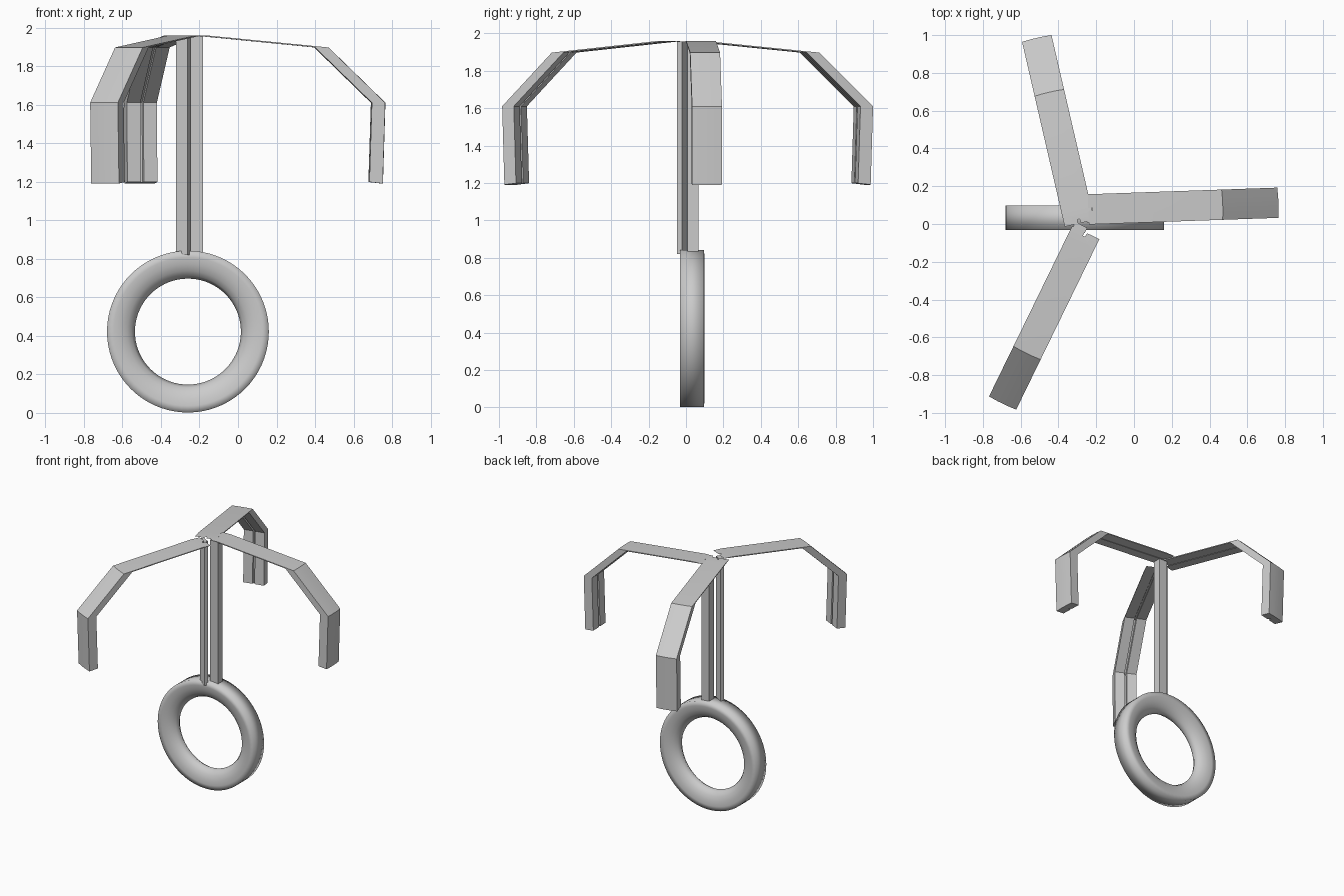
import bpy
from math import cos, sin, radians, tau

if "Cube" in bpy.data.objects:
    bpy.data.objects.remove(bpy.data.objects["Cube"])


def make(name, verts, faces, angle):
    me = bpy.data.meshes.new(name)
    me.from_pydata(verts, [], faces)
    ob = bpy.data.objects.new(name, me)
    bpy.context.collection.objects.link(ob)
    bpy.ops.object.select_all(action='DESELECT')
    ob.select_set(True)
    bpy.context.view_layer.objects.active = ob
    bpy.ops.object.mode_set(mode='EDIT')
    bpy.ops.mesh.select_all(action='SELECT')
    bpy.ops.mesh.normals_make_consistent(inside=False)
    bpy.ops.object.mode_set(mode='OBJECT')
    bpy.ops.object.shade_smooth_by_angle(angle=radians(angle))
    return ob


def skin(rings, n, closed=False):
    """Quads between consecutive rings of n points."""
    last = rings if closed else rings - 1
    faces = [(i * n + j, i * n + (j + 1) % n,
              (i + 1) % rings * n + (j + 1) % n, (i + 1) % rings * n + j)
             for i in range(last) for j in range(n)]
    if not closed:
        faces += [tuple(range(n)), tuple(range((rings - 1) * n, rings * n))]
    return faces


# Curved arms: a horizontal grooved section slid along a bent path
section = [(-.003, -.08), (0, -.03), (0, .03), (-.003, .08), (-.072, .08),
           (-.072, .008), (-.05, .006), (-.05, -.006), (-.072, -.008), (-.072, -.08)]
path = [(0, 1.96), (.64, 1.897), (.935, 1.61), (.922, 1.19)]


def arm(name, x, y, degrees):
    c, s = cos(radians(degrees)), sin(radians(degrees))
    verts = []
    for d, z in path:
        for u, v in section:
            r = d + u
            tilt = -.12 * u if z < 1.3 else 0
            verts.append((x + c * r - s * v, y + s * r + c * v, z + tilt))
    make(name, verts, skin(len(path), len(section)), 30)


arm("right_arm", -.17, .08, 2)
arm("back_arm", -.305, .074, 103)
arm("front_arm", -.287, -.11, 244)


# Two hanging straps
def strap(name, x, y, w, d, degrees):
    c, s = cos(radians(degrees)), sin(radians(degrees))
    verts = [(x + c * u * w / 2 - s * v * d / 2, y + s * u * w / 2 + c * v * d / 2, z)
             for z in (.82, 1.955)
             for u, v in ((-1, -1), (1, -1), (1, 1), (-1, 1))]
    make(name, verts, skin(2, 4), 30)


strap("left_strap", -.285, -.018, .07, .03, -28)
strap("right_strap", -.215, .038, .068, .06, 0)

# Tyre ring: flat tread outside, rounded walls narrowing to the inner rim
half = [(.42, .064), (.385, .065), (.35, .06), (.315, .047), (.29, .027)]
ring = half + [(.275, 0)] + [(r, -y) for r, y in reversed(half)]
SEG = 72
verts = [(-.26 + r * cos(tau * i / SEG), .033 + y, .422 + r * sin(tau * i / SEG))
         for i in range(SEG) for r, y in ring]
make("tyre_ring", verts, skin(SEG, len(ring), True), 100)
